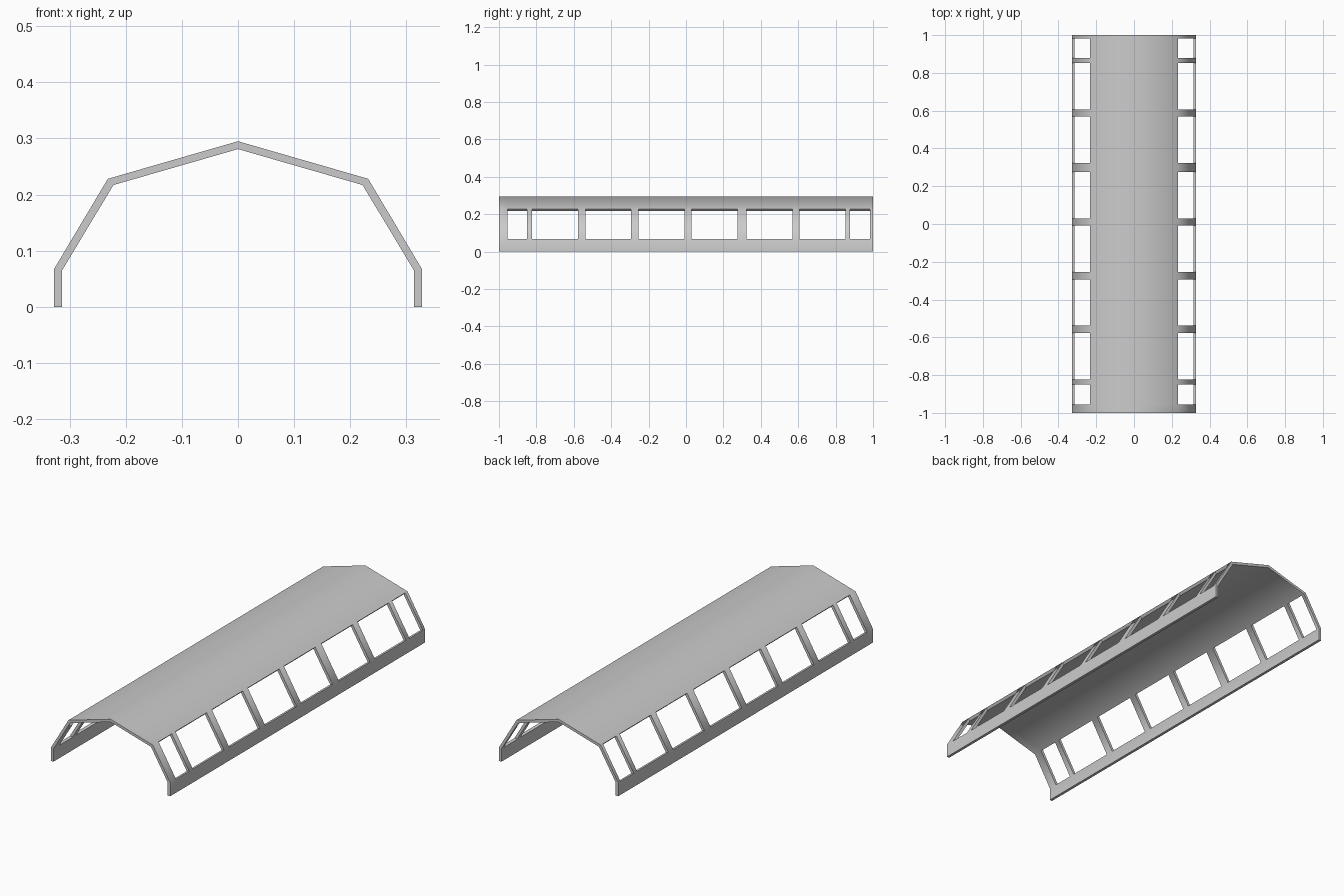
import bpy, bmesh, math

if "Cube" in bpy.data.objects:
    bpy.data.objects.remove(bpy.data.objects["Cube"])

# Half cross-section (x, z), foot to ridge
OUTER = [(0.328, 0), (0.328, 0.067), (0.232, 0.228), (0, 0.295)]
INNER = [(0.314, 0), (0.314, 0.064), (0.222, 0.217), (0, 0.281)]
# Window spans along the length
WINDOWS = [(-0.955, -0.851), (-0.823, -0.577), (-0.537, -0.294), (-0.255, -0.008),
           (0.029, 0.275), (0.323, 0.569), (0.607, 0.852), (0.878, 0.983)]


def full(half):
    return half + [(-x, z) for x, z in reversed(half[:-1])]


outer, inner = full(OUTER), full(INNER)
stops = [-1.0] + [y for w in WINDOWS for y in w] + [1.0]
panels, bays = len(outer) - 1, len(stops) - 1


def solid(i, j):
    # Sloping side panels are open in every second bay
    if not (0 <= i < panels and 0 <= j < bays):
        return False
    return not (i in (1, panels - 2) and j % 2 == 1)


# Roof shell with window openings
bm = bmesh.new()
out = [[bm.verts.new((x, y, z)) for y in stops] for x, z in outer]
inn = [[bm.verts.new((x, y, z)) for y in stops] for x, z in inner]
for i in range(panels):
    for j in range(bays):
        if not solid(i, j):
            continue
        ring = [(i, j), (i + 1, j), (i + 1, j + 1), (i, j + 1)]
        bm.faces.new([out[a][b] for a, b in ring])
        bm.faces.new([inn[a][b] for a, b in reversed(ring)])
        # Thickness faces wherever the neighbouring cell is open
        neighbours = [(i, j - 1), (i + 1, j), (i, j + 1), (i - 1, j)]
        for k, n in enumerate(neighbours):
            if not solid(*n):
                (a, b), (c, d) = ring[k], ring[(k + 1) % 4]
                bm.faces.new([out[a][b], inn[a][b], inn[c][d], out[c][d]])
bmesh.ops.recalc_face_normals(bm, faces=bm.faces)

mesh = bpy.data.meshes.new("roof_shell")
bm.to_mesh(mesh)
bm.free()
roof = bpy.data.objects.new("roof_shell", mesh)
bpy.context.collection.objects.link(roof)
bpy.context.view_layer.objects.active = roof
roof.select_set(True)
bpy.ops.object.shade_smooth_by_angle(angle=math.radians(50))
